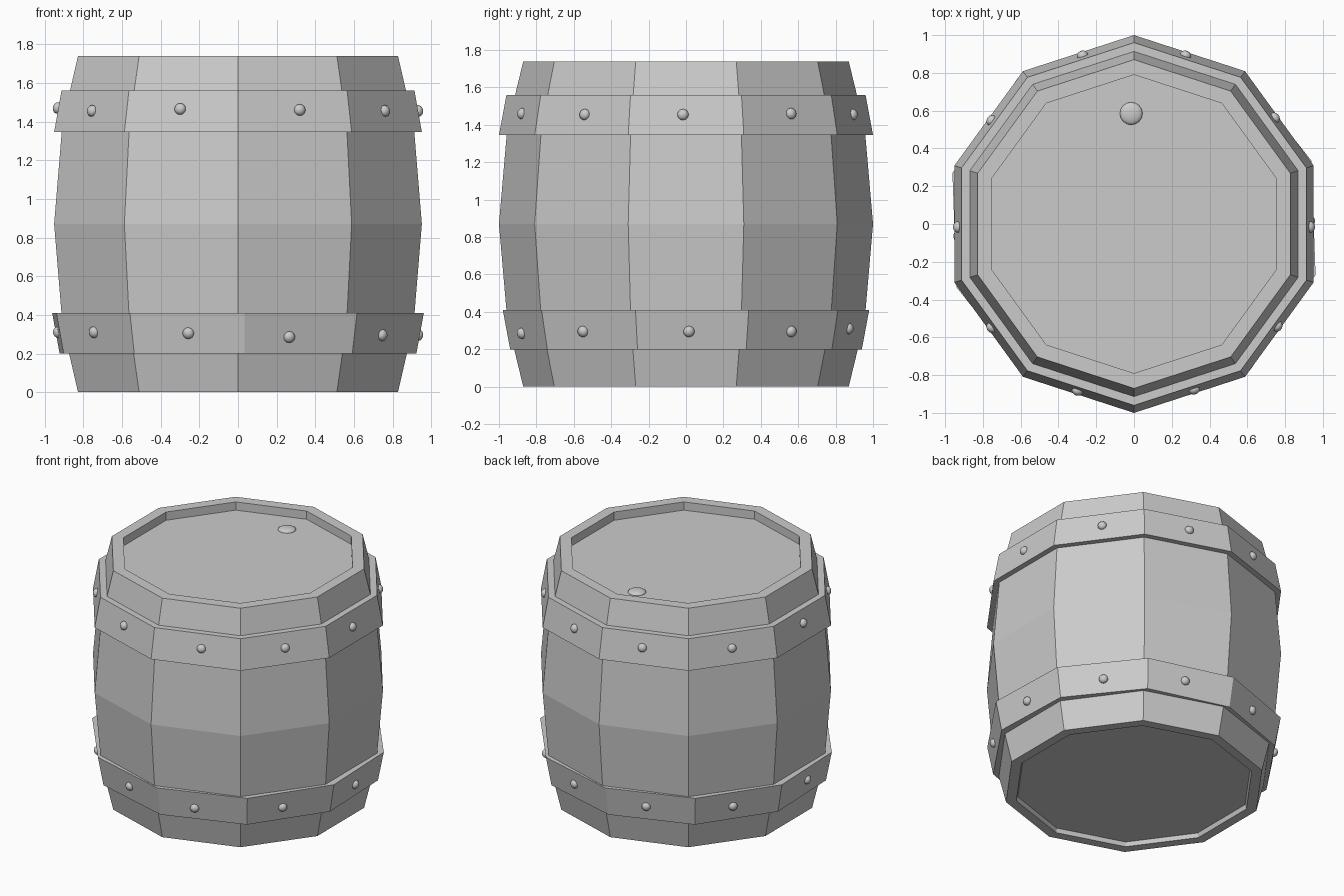
import bpy, bmesh, math
from mathutils import Vector

if "Cube" in bpy.data.objects:
    bpy.data.objects.remove(bpy.data.objects["Cube"])

SIDES = 10
grey = bpy.data.materials.new("plain grey")
grey.diffuse_color = (0.6, 0.6, 0.6, 1)
grey.use_nodes = True
grey.node_tree.nodes["Principled BSDF"].inputs["Base Color"].default_value = grey.diffuse_color


def finish(name, bm):
    bmesh.ops.recalc_face_normals(bm, faces=bm.faces)
    me = bpy.data.meshes.new(name)
    bm.to_mesh(me)
    bm.free()
    me.materials.append(grey)
    ob = bpy.data.objects.new(name, me)
    bpy.context.collection.objects.link(ob)
    return ob


def lathe(name, profile, closed=False, turn=0.0, y_scale=1.0):
    """Spin (radius, z) points into a ten-sided shell with a corner facing front."""
    bm = bmesh.new()
    rings = []
    for r, z in profile:
        ring = []
        for i in range(SIDES):
            a = math.radians(-90 + turn) + math.tau * i / SIDES
            ring.append(bm.verts.new((r * math.cos(a), r * math.sin(a) * y_scale, z)))
        rings.append(ring)
    pairs = list(zip(rings, rings[1:]))
    if closed:
        pairs.append((rings[-1], rings[0]))
    else:
        bm.faces.new(rings[0])
        bm.faces.new(rings[-1])
    for lo, hi in pairs:
        for i in range(SIDES):
            j = (i + 1) % SIDES
            bm.faces.new((lo[i], lo[j], hi[j], hi[i]))
    return finish(name, bm)


def dome(name, centre, normal, radius, height):
    """Flattened smooth button pointing along normal."""
    bm = bmesh.new()
    bmesh.ops.create_uvsphere(bm, u_segments=16, v_segments=10, radius=1)
    rot = Vector(normal).to_track_quat('Z', 'Y')
    for v in bm.verts:
        p = Vector((v.co.x * radius, v.co.y * radius, v.co.z * height))
        v.co = rot @ p + Vector(centre)
    for f in bm.faces:
        f.smooth = True
    return finish(name, bm)


# Barrel body with recessed bottom and lid
lathe("barrel_body", [
    (0.79, 0.03), (0.80, 0.0), (0.87, 0.0), (0.955, 0.35), (1.0, 0.87),
    (0.955, 1.39), (0.87, 1.74), (0.79, 1.74), (0.79, 1.68)])

# Hoops, the lower one slightly turned
lathe("upper_hoop", [(0.90, 1.345), (1.0, 1.345), (0.96, 1.56), (0.86, 1.56)],
      closed=True)
lathe("lower_hoop", [(0.86, 0.2), (0.96, 0.2), (1.0, 0.41), (0.90, 0.41)],
      closed=True, turn=2, y_scale=0.98)

# Rivets, one per hoop face, placed a little unevenly
upper = [(-108.7, 1.465), (-70, 1.46), (-35.5, 1.455), (-1, 1.455), (37, 1.46),
         (73, 1.455), (107, 1.46), (144, 1.455), (181, 1.47), (216, 1.455)]
lower = [(-106, 0.305), (-73.5, 0.285), (-37, 0.295), (1, 0.295), (38, 0.295),
         (72, 0.31), (108, 0.30), (144, 0.30), (184, 0.31), (217, 0.31)]
for label, rivets, turn, tilt, ys in (("upper", upper, 0, 0.19, 1.0),
                                      ("lower", lower, 2, -0.19, 0.98)):
    for i, (deg, z) in enumerate(rivets):
        # distance to the flat face at this angle
        mid = math.radians(-108 + turn + 36 * i)
        a = math.radians(deg)
        r = 0.981 * math.cos(math.pi / SIDES) / math.cos(a - mid)
        dome(f"{label}_rivet_{i + 1}",
             (r * math.cos(a), r * math.sin(a) * ys, z),
             (math.cos(mid), math.sin(mid), tilt), 0.03, 0.025)

# Plug in the lid
dome("lid_plug", (-0.015, 0.585, 1.68), (0, 0, 1), 0.06, 0.02)
